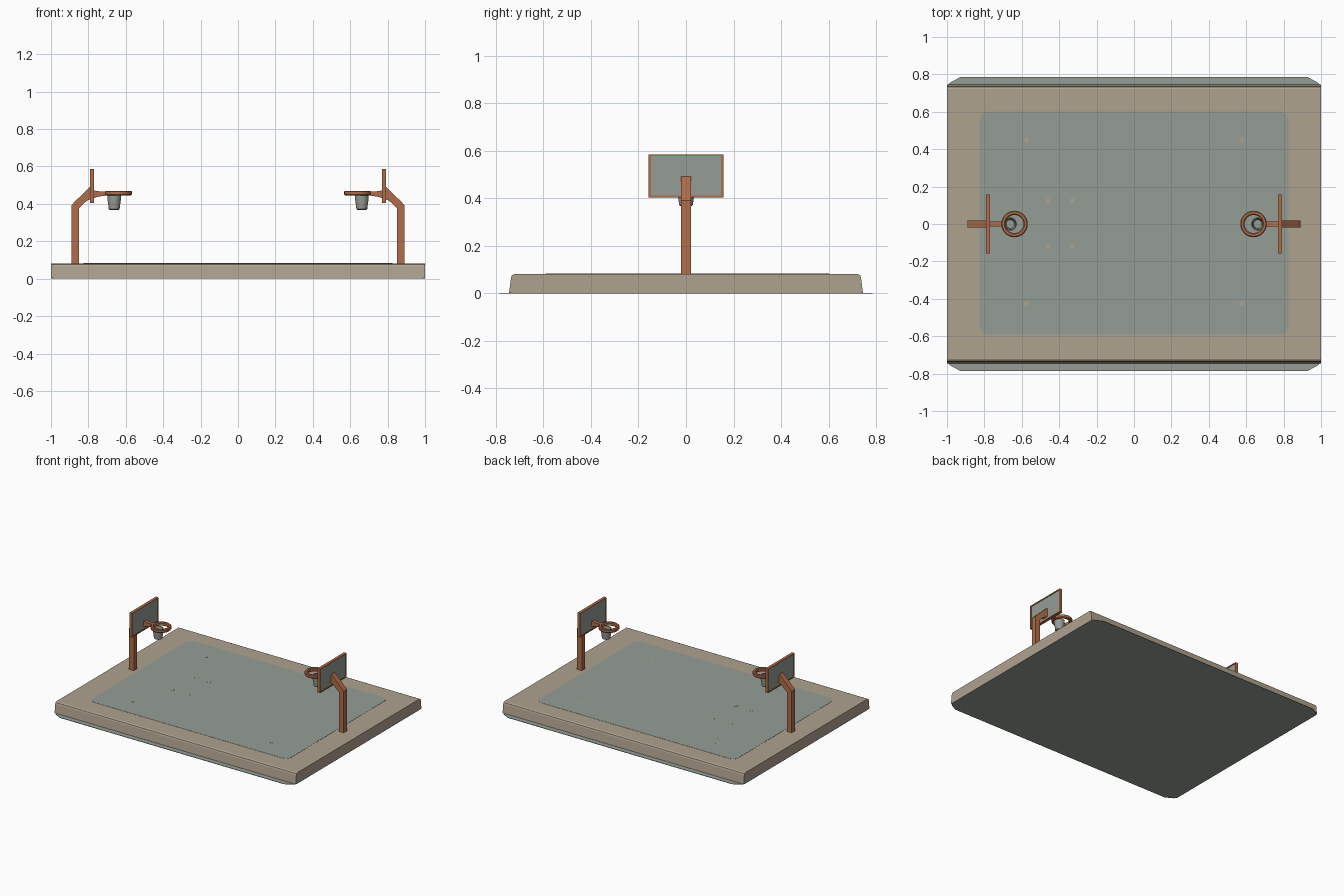
import bpy, bmesh, math
from mathutils import Vector

if "Cube" in bpy.data.objects:
    bpy.data.objects.remove(bpy.data.objects["Cube"])


def material(name, rgb):
    m = bpy.data.materials.new(name)
    m.diffuse_color = (*rgb, 1)
    m.use_nodes = True
    m.node_tree.nodes["Principled BSDF"].inputs["Base Color"].default_value = m.diffuse_color
    return m


TAN = material("tan concrete", (0.43, 0.36, 0.275))
GREY = material("sage grey", (0.30, 0.335, 0.30))
ORANGE = material("burnt orange", (0.44, 0.155, 0.07))


def finish(bm, name, mat, smooth=False):
    bmesh.ops.recalc_face_normals(bm, faces=bm.faces)
    me = bpy.data.meshes.new(name)
    bm.to_mesh(me)
    bm.free()
    me.materials.append(mat)
    ob = bpy.data.objects.new(name, me)
    bpy.context.collection.objects.link(ob)
    if smooth:
        bpy.ops.object.select_all(action='DESELECT')
        ob.select_set(True)
        bpy.context.view_layer.objects.active = ob
        bpy.ops.object.shade_smooth_by_angle(angle=math.radians(35))
    return ob


def prism(name, pts, axis, lo, hi, mat):
    """Extrude a 2D outline along an axis (0 = x, 1 = y, 2 = z)."""
    bm = bmesh.new()
    vs = []
    for p in pts:
        co = list(p)
        co.insert(axis, lo)
        vs.append(bm.verts.new(co))
    f = bm.faces.new(vs)
    r = bmesh.ops.extrude_face_region(bm, geom=[f])
    d = Vector((0, 0, 0))
    d[axis] = hi - lo
    bmesh.ops.translate(bm, verts=[v for v in r["geom"] if isinstance(v, bmesh.types.BMVert)], vec=d)
    return finish(bm, name, mat)


def box(name, x, y, z, mat):
    return prism(name, [(x[0], y[0]), (x[1], y[0]), (x[1], y[1]), (x[0], y[1])], 2, z[0], z[1], mat)


def lathe(name, profile, cx, mat, n=24):
    """Spin a closed (radius, z) profile about a vertical axis at x = cx."""
    bm = bmesh.new()
    rings = []
    for i in range(n):
        a = 2 * math.pi * i / n
        rings.append([bm.verts.new((cx + r * math.cos(a), r * math.sin(a), z)) for r, z in profile])
    k = len(profile)
    for i in range(n):
        p, q = rings[i], rings[(i + 1) % n]
        for j in range(k):
            bm.faces.new((p[j], q[j], q[(j + 1) % k], p[(j + 1) % k]))
    return finish(bm, name, mat, True)


def rounded(hx, hy, r, cy=0, n=5):
    pts = []
    for k, (sx, sy) in enumerate([(1, 1), (-1, 1), (-1, -1), (1, -1)]):
        for i in range(n):
            a = math.pi / 2 * (k + i / (n - 1))
            pts.append((sx * (hx - r) + r * math.cos(a), cy + sy * (hy - r) + r * math.sin(a)))
    return pts


# Thin ground plate with clipped corners
corner = [(1.0, 0.735), (0.985, 0.755), (0.93, 0.785)]
plate = (corner + [(-x, y) for x, y in corner[::-1]]
         + [(-x, -y) for x, y in corner] + [(x, -y) for x, y in corner[::-1]])
prism("ground_plate", plate, 2, 0.0, 0.003, GREY)

# Slab with sloped front and back edges
side = [(0.745, 0.003), (0.737, 0.066), (0.733, 0.077), (0.723, 0.082)]
prism("slab", side + [(-y, z) for y, z in side[::-1]], 0, -1.0, 1.0, TAN)

# Court surface, a thin painted plate
prism("court_surface", rounded(0.825, 0.597, 0.045, 0.005), 2, 0.079, 0.0832, GREY)

# Small worn paint marks on the court
marks = [(s * 0.575, y) for s in (-1, 1) for y in (-0.425, 0.45)]
marks += [(x, y) for x in (-0.46, -0.33) for y in (-0.12, 0.125)]
for x, y in marks:
    pts = [(x + 0.014 * math.cos(a * math.pi / 4), y + 0.014 * math.sin(a * math.pi / 4)) for a in range(8)]
    prism("court_mark", pts, 2, 0.081, 0.084, TAN)

# Two mirrored hoops
for s, tag in ((-1, "left"), (1, "right")):
    # Bent post, reaching diagonally to the board
    post = [(0.89, 0.08), (0.89, 0.392), (0.875, 0.41), (0.79, 0.492),
            (0.785, 0.492), (0.785, 0.427), (0.81, 0.415), (0.85, 0.378), (0.85, 0.08)]
    prism(tag + "_post", [(s * x, z) for x, z in post], 1, -0.02, 0.02, ORANGE)

    # Board panel and its thin frame
    box(tag + "_board", (s * 0.773, s * 0.787), (-0.15, 0.15), (0.41, 0.58), GREY)
    fx = (s * 0.769, s * 0.791)
    for z in ((0.405, 0.413), (0.578, 0.586)):
        box(tag + "_frame_rail", fx, (-0.157, 0.157), z, ORANGE)
    for y in ((-0.157, -0.148), (0.148, 0.157)):
        box(tag + "_frame_side", fx, y, (0.413, 0.578), ORANGE)

    # Bracket between board and ring
    arm = [(0.775, 0.43), (0.775, 0.472), (0.74, 0.467), (0.70, 0.467), (0.70, 0.445), (0.74, 0.44)]
    prism(tag + "_bracket", [(s * x, z) for x, z in arm], 1, -0.014, 0.014, ORANGE)

    # Ring
    lathe(tag + "_ring", [(0.048, 0.449), (0.054, 0.444), (0.066, 0.444), (0.071, 0.45),
                          (0.071, 0.465), (0.066, 0.47), (0.054, 0.47), (0.048, 0.465)],
          s * 0.639, ORANGE, 28)

    # Net, an open tapered sleeve
    lathe(tag + "_net", [(0.036, 0.446), (0.036, 0.425), (0.031, 0.39), (0.029, 0.372), (0.024, 0.368),
                         (0.021, 0.372), (0.025, 0.40), (0.03, 0.446)], s * 0.662, GREY, 20)
